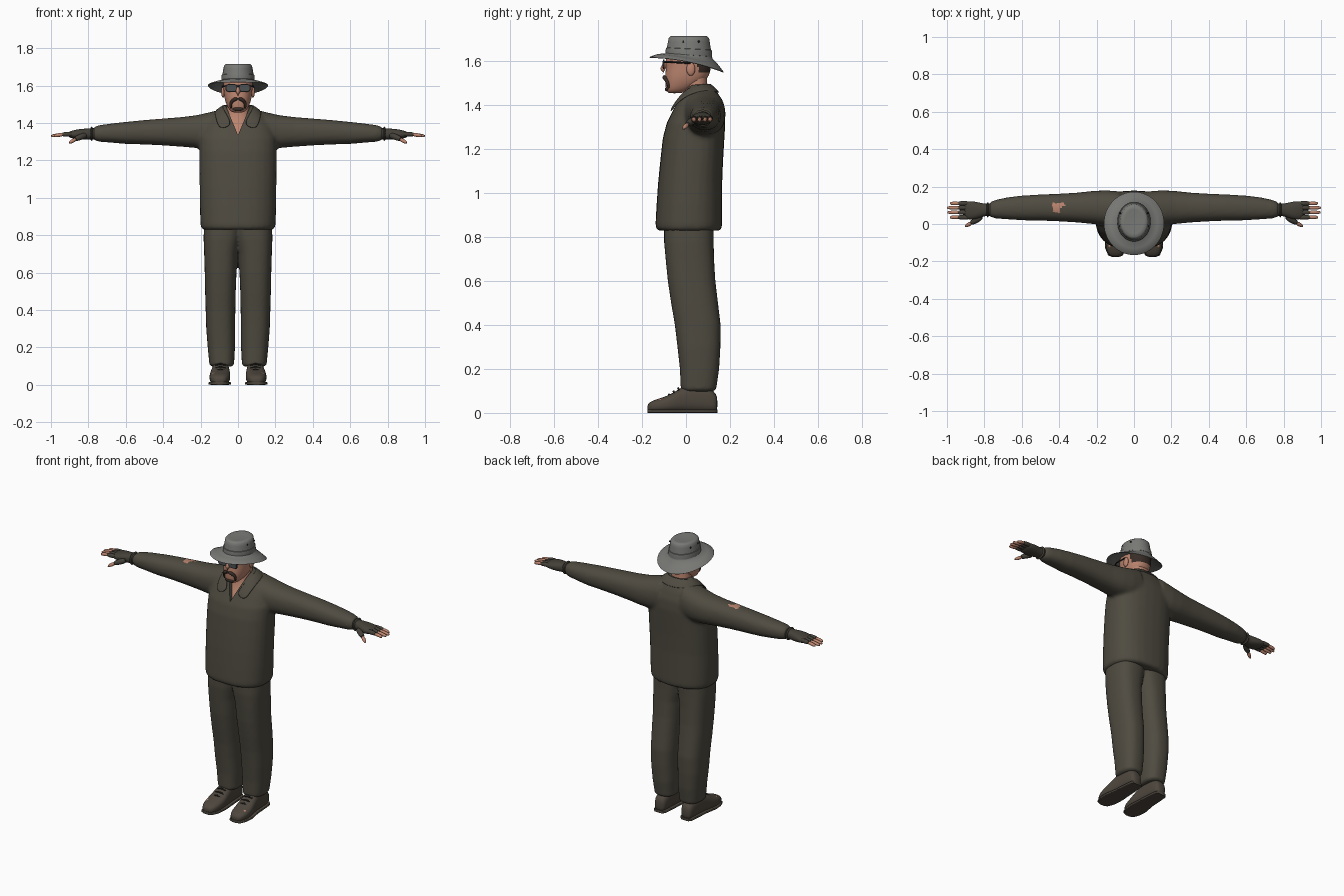
import bpy, bmesh, math
from mathutils import Vector, Matrix

if "Cube" in bpy.data.objects:
    bpy.data.objects.remove(bpy.data.objects["Cube"])


def material(name, r, g, b):
    m = bpy.data.materials.new(name)
    m.diffuse_color = (r, g, b, 1)
    m.use_nodes = True
    m.node_tree.nodes["Principled BSDF"].inputs["Base Color"].default_value = m.diffuse_color
    return m


CLOTH = material("olive cloth", .078, .070, .052)
HAT = material("grey felt", .19, .19, .18)
SKIN = material("skin", .50, .235, .16)
HAIR = material("dark hair", .04, .026, .02)
GLOVE = material("glove leather", .058, .052, .040)
SHOE = material("shoe leather", .075, .062, .047)
DARK = material("black trim", .018, .017, .016)
LENS = material("lens grey", .075, .085, .085)


def ring(axis, pos, a0, a1, b0, b1, p=2.3, n=28):
    """Superellipse section across the given axis."""
    out = []
    for i in range(n):
        t = 2 * math.pi * i / n
        c, s = math.cos(t), math.sin(t)
        a = (a0 + a1) / 2 + (a1 - a0) / 2 * math.copysign(abs(c) ** (2 / p), c)
        b = (b0 + b1) / 2 + (b1 - b0) / 2 * math.copysign(abs(s) ** (2 / p), s)
        out.append({'x': (pos, a, b), 'y': (a, pos, b), 'z': (a, b, pos)}[axis])
    return out


def rings(axis, rows, p=2.3, n=28):
    return [ring(axis, *r, p=p, n=n) for r in rows]


def tube_rings(pts, n=12):
    """Round sections along a path of (x, y, z, radius)."""
    ps, out = [Vector(p[:3]) for p in pts], []
    for i, p in enumerate(ps):
        d = ps[min(i + 1, len(ps) - 1)] - ps[max(i - 1, 0)]
        q = d.to_track_quat('Z', 'Y')
        out.append([tuple(p + q @ Vector((pts[i][3] * math.cos(k * 2 * math.pi / n),
                    pts[i][3] * math.sin(k * 2 * math.pi / n), 0))) for k in range(n)])
    return out


def make(name, lofts, mat, both=False, subsurf=0, angle=50):
    """Build closed lofts into one object, optionally mirrored in x."""
    bm = bmesh.new()
    for sx in ((1, -1) if both else (1,)):
        for lf in lofts:
            vs = [[bm.verts.new((sx * x, y, z)) for x, y, z in r] for r in lf]
            n = len(vs[0])
            for a, b in zip(vs, vs[1:]):
                for i in range(n):
                    bm.faces.new((a[i], a[(i + 1) % n], b[(i + 1) % n], b[i]))
            bm.faces.new(vs[0])
            bm.faces.new(vs[-1])
    bmesh.ops.recalc_face_normals(bm, faces=bm.faces)
    return finish(name, bm, mat, subsurf, angle)


def finish(name, bm, mat, subsurf=0, angle=50):
    me = bpy.data.meshes.new(name)
    bm.to_mesh(me)
    bm.free()
    ob = bpy.data.objects.new(name, me)
    bpy.context.collection.objects.link(ob)
    me.materials.append(mat)
    smooth(me, angle)
    if subsurf:
        ob.modifiers.new("subdivide", 'SUBSURF').levels = subsurf
    return ob


def smooth(me, angle=50):
    for f in me.polygons:
        f.use_smooth = True
    me.set_sharp_from_angle(angle=math.radians(angle))


def bake(ob, mat):
    dg = bpy.context.evaluated_depsgraph_get()
    me = bpy.data.meshes.new_from_object(ob.evaluated_get(dg))
    ob.modifiers.clear()
    ob.data = me
    me.materials.clear()
    me.materials.append(mat)
    for f in me.polygons:
        f.material_index = 0
    smooth(me)


def fuse(ob, voxel, steps):
    m = ob.modifiers.new("fuse", 'REMESH')
    m.mode, m.voxel_size = 'VOXEL', voxel
    m = ob.modifiers.new("soften", 'SMOOTH')
    m.factor, m.iterations = .5, steps


def paint(ob, mat, rule):
    ob.data.materials.append(mat)
    for f in ob.data.polygons:
        if rule(f.center):
            f.material_index = len(ob.data.materials) - 1


def ball(name, loc, size, mat, both=True):
    bm = bmesh.new()
    for s in ((1, -1) if both else (1,)):
        bmesh.ops.create_uvsphere(bm, u_segments=16, v_segments=10, radius=1,
            matrix=Matrix.Translation((s * loc[0], loc[1], loc[2])) @ Matrix.Diagonal((*size, 1)))
    return finish(name, bm, mat, angle=80)


# Shirt: torso and sleeves fused, then a V neck cut out
torso = [(z, -w, w, a, b) for z, w, a, b in [
    (.83, .188, -.128, .152), (.84, .198, -.137, .162), (.86, .201, -.139, .165), (.95, .204, -.134, .165),
    (1.05, .205, -.127, .165), (1.15, .207, -.117, .169), (1.25, .207, -.106, .175),
    (1.32, .207, -.088, .179), (1.38, .187, -.058, .175), (1.43, .152, -.033, .158),
    (1.47, .105, -.005, .138), (1.495, .078, .005, .112)]]
sleeve = [(.08, 0, .175, 1.27, 1.475), (.15, -.01, .18, 1.262, 1.458), (.22, 0, .177, 1.266, 1.442),
          (.30, .008, .168, 1.273, 1.432), (.40, .014, .162, 1.28, 1.424), (.50, .018, .158, 1.285, 1.416),
          (.60, .02, .152, 1.288, 1.406), (.68, .025, .142, 1.295, 1.397), (.745, .03, .128, 1.3, 1.388),
          (.772, .04, .115, 1.31, 1.378)]
flip = [[(-x, y, z) for x, y, z in r] for r in rings('x', sleeve)]
shirt = make("shirt", [rings('z', torso, 2.4), rings('x', sleeve), flip], CLOTH)
fuse(shirt, .01, 6)
cutter = make("neck_cutter", [[[(0, y, 1.335), (.11, y, 1.6), (-.11, y, 1.6)] for y in (-.25, .04)]], CLOTH)
cutter.hide_render = True
cut = shirt.modifiers.new("v_neck", 'BOOLEAN')
cut.operation, cut.object, cut.solver = 'DIFFERENCE', cutter, 'EXACT'
bake(shirt, CLOTH)
bpy.data.objects.remove(cutter)
# bare patch on one sleeve
paint(shirt, SKIN, lambda c: c.z > 1.36 and (-.43 < c.x < -.39 and .06 < c.y < .112
                                             or -.44 < c.x < -.37 and .092 < c.y < .112))

# Collar: strip from back of neck to the two front points
inner = [(0, .11, 1.5), (.06, .095, 1.5), (.085, .05, 1.495), (.075, 0, 1.475), (.05, -.035, 1.435), (.028, -.066, 1.385)]
outer = [(0, .156, 1.455), (.085, .142, 1.46), (.128, .07, 1.468), (.124, -.002, 1.44), (.117, -.045, 1.405), (.098, -.076, 1.362)]
bm = bmesh.new()
half = list(zip(inner, outer))
strip = [[(-p[0], p[1], p[2]) for p in pr] for pr in half[:0:-1]] + half
vs = [[bm.verts.new(p) for p in pr] for pr in strip]
for a, b in zip(vs, vs[1:]):
    bm.faces.new((a[0], a[1], b[1], b[0]))
bmesh.ops.recalc_face_normals(bm, faces=bm.faces)
for e in bm.edges:
    if e.is_boundary and (e.verts[0] in vs[0] and e.verts[1] in vs[0] or e.verts[0] in vs[-1] and e.verts[1] in vs[-1]):
        e.smooth = False
collar = finish("collar", bm, CLOTH, angle=180)
sol = collar.modifiers.new("thickness", 'SOLIDIFY')
sol.thickness, sol.offset = .01, 0
collar.modifiers.new("subdivide", 'SUBSURF').levels = 2

# Trousers: two legs fused at the hips
leg = [(.098, .032, .14, -.01, .122), (.108, .02, .153, -.024, .138), (.13, .02, .155, -.025, .141), (.2, .016, .162, -.028, .151),
       (.3, .016, .170, -.039, .157), (.4, .014, .173, -.051, .158), (.5, .012, .176, -.068, .146),
       (.6, .008, .178, -.083, .134), (.7, .004, .181, -.093, .128), (.78, -.012, .184, -.1, .126),
       (.88, -.03, .182, -.1, .126)]
trousers = make("trousers", [rings('z', leg, 2.5)], CLOTH, both=True)
fuse(trousers, .009, 4)
bake(trousers, CLOTH)

# Shoes, soles and laces
shoe = [(-.176, .082, .115, .012, .032), (-.168, .062, .135, .005, .05), (-.13, .046, .151, .002, .064),
        (-.08, .04, .154, .002, .078), (-.04, .042, .147, .002, .104), (0, .045, .14, .002, .128),
        (.08, .05, .135, .002, .13), (.13, .055, .13, .002, .1), (.144, .068, .118, .01, .07)]
make("shoes", [rings('y', shoe, 2.6)], SHOE, both=True, subsurf=1, angle=80)
make("soles", [rings('y', [(y, a - .003, b + .003, 0, .016) for y, a, b, _, _ in shoe], 6)], SHOE, both=True)
make("laces", [tube_rings([(.065, y, z - .008, .004), (.094, y - .003, z, .005), (.122, y, z - .008, .004)], 8)
               for y, z in ((-.075, .083), (-.053, .097), (-.032, .112))], DARK, both=True)
ball("toe_patches", (.128, -.115, .053), (.012, .014, .012), SKIN)

# Gloves with bare finger ends
palm = [(.75, .04, .115, 1.308, 1.376), (.79, .045, .106, 1.314, 1.371), (.815, .036, .112, 1.31, 1.37), (.85, .024, .12, 1.311, 1.368),
        (.885, .024, .123, 1.317, 1.36), (.91, .03, .12, 1.326, 1.352)]
fingers = [(.036, .985), (.062, .998), (.087, 1.0), (.11, .984)]
make("gloves", [rings('x', palm)]
     + [tube_rings([(.88, y, 1.341, .013), (.91, y, 1.341, .0135), (.945, y, 1.338, .0125)]) for y, _ in fingers]
     + [tube_rings([(.81, .045, 1.335, .018), (.845, .018, 1.325, .017), (.875, .004, 1.311, .0135)])],
     GLOVE, both=True, subsurf=1)
make("glove_cuffs", [rings('x', [(.775, .038, .114, 1.307, 1.378), (.782, .034, .118, 1.303, 1.382),
                                 (.79, .038, .114, 1.307, 1.378)])], GLOVE, both=True, subsurf=1)
make("fingers", [tube_rings([(.93, y, 1.339, .0105), (.965, y, 1.335, .0105), (e - .006, y, 1.331, .0085), (e, y, 1.33, .004)])
                 for y, e in fingers]
     + [tube_rings([(.865, .008, 1.315, .0115), (.89, -.006, 1.301, .011), (.904, -.014, 1.292, .005)])],
     SKIN, both=True, subsurf=1)

# Chest, neck and head
make("chest_and_neck", [rings('z', [(z, -w, w, a, b) for z, w, a, b in [
    (1.28, .09, -.08, .1), (1.34, .09, -.06, .11), (1.38, .085, -.036, .11), (1.43, .068, -.012, .102),
    (1.47, .06, -.01, .098), (1.54, .057, -.01, .095)]])], SKIN)
head = make("head", [rings('z', [(z, -w, w, a, b) for z, w, a, b in [
    (1.455, .018, -.075, -.03), (1.46, .036, -.086, -.005), (1.475, .05, -.092, .03), (1.5, .063, -.095, .075),
    (1.525, .071, -.096, .1), (1.55, .075, -.094, .11), (1.575, .077, -.091, .114), (1.6, .079, -.094, .115),
    (1.63, .078, -.088, .112), (1.66, .068, -.07, .1)]])], SKIN, subsurf=1, angle=180)
bake(head, SKIN)
paint(head, HAIR, lambda c: c.y > .045 and c.z > 1.55 + (.02 if c.y < .06 else 0))
ball("ears", (.08, .022, 1.565), (.01, .02, .03), SKIN)
make("nose", [tube_rings([(0, -.086, 1.605, .009), (0, -.1, 1.58, .011), (0, -.108, 1.56, .015), (0, -.104, 1.545, .01)])],
     SKIN, subsurf=1, angle=180)

# Moustache running down to the chin
make("moustache", [tube_rings([(0, -.1, 1.53, .009), (.02, -.097, 1.528, .011), (.037, -.086, 1.512, .010),
                               (.041, -.08, 1.492, .009), (.036, -.08, 1.476, .006)])], HAIR, both=True, subsurf=1)
ball("chin_beard", (0, -.087, 1.474), (.03, .009, .010), HAIR, both=False)

# Sunglasses
make("glasses_frame", [rings('y', [(-.104, .004, .066, 1.566, 1.608), (-.098, .004, .066, 1.566, 1.608)], 4),
                       tube_rings([(.066, -.1, 1.598, .004), (.082, -.06, 1.597, .004), (.085, .02, 1.592, .004)], 8),
                       tube_rings([(-.006, -.102, 1.597, .004), (.006, -.102, 1.597, .004)], 8)], DARK, both=True)
make("lenses", [rings('y', [(-.107, .009, .061, 1.571, 1.603), (-.102, .009, .061, 1.571, 1.603)], 4)], LENS, both=True)


# Hat: crown, band and a brim that dips at the back
def hat_ring(rx, ry, z, tilt=0., bend=0., cy=.013, n=48):
    return [(rx * math.cos(t), cy + ry * math.sin(t), z - tilt * math.sin(t) - bend * math.sin(t) ** 2)
            for t in (2 * math.pi * i / n for i in range(n))]


make("hat", [[hat_ring(.02, .025, 1.711), hat_ring(.05, .065, 1.714), hat_ring(.066, .083, 1.715),
              hat_ring(.075, .092, 1.706), hat_ring(.078, .095, 1.69), hat_ring(.083, .1, 1.66, .004),
              hat_ring(.087, .104, 1.632, .008), hat_ring(.092, .108, 1.625, .012),
              hat_ring(.125, .138, 1.616, .024, .006, .008), hat_ring(.158, .166, 1.604, .033, .015, .003),
              hat_ring(.161, .169, 1.6, .033, .015, .003), hat_ring(.158, .166, 1.598, .033, .015, .003),
              hat_ring(.12, .134, 1.61, .024, .006, .008), hat_ring(.075, .09, 1.617, .01)]], HAT, angle=60)
make("hat_band", [[hat_ring(.08, .097, 1.625, .008), hat_ring(.089, .106, 1.63, .008), hat_ring(.0885, .1055, 1.648, .006),
                   hat_ring(.087, .104, 1.657, .005), hat_ring(.078, .095, 1.66, .005)]], HAT, angle=40)
for i, y in enumerate((-.012, .058)):
    ball("eyelets_%d" % (i + 1), (.073, y, 1.69), (.005, .005, .005), DARK)
